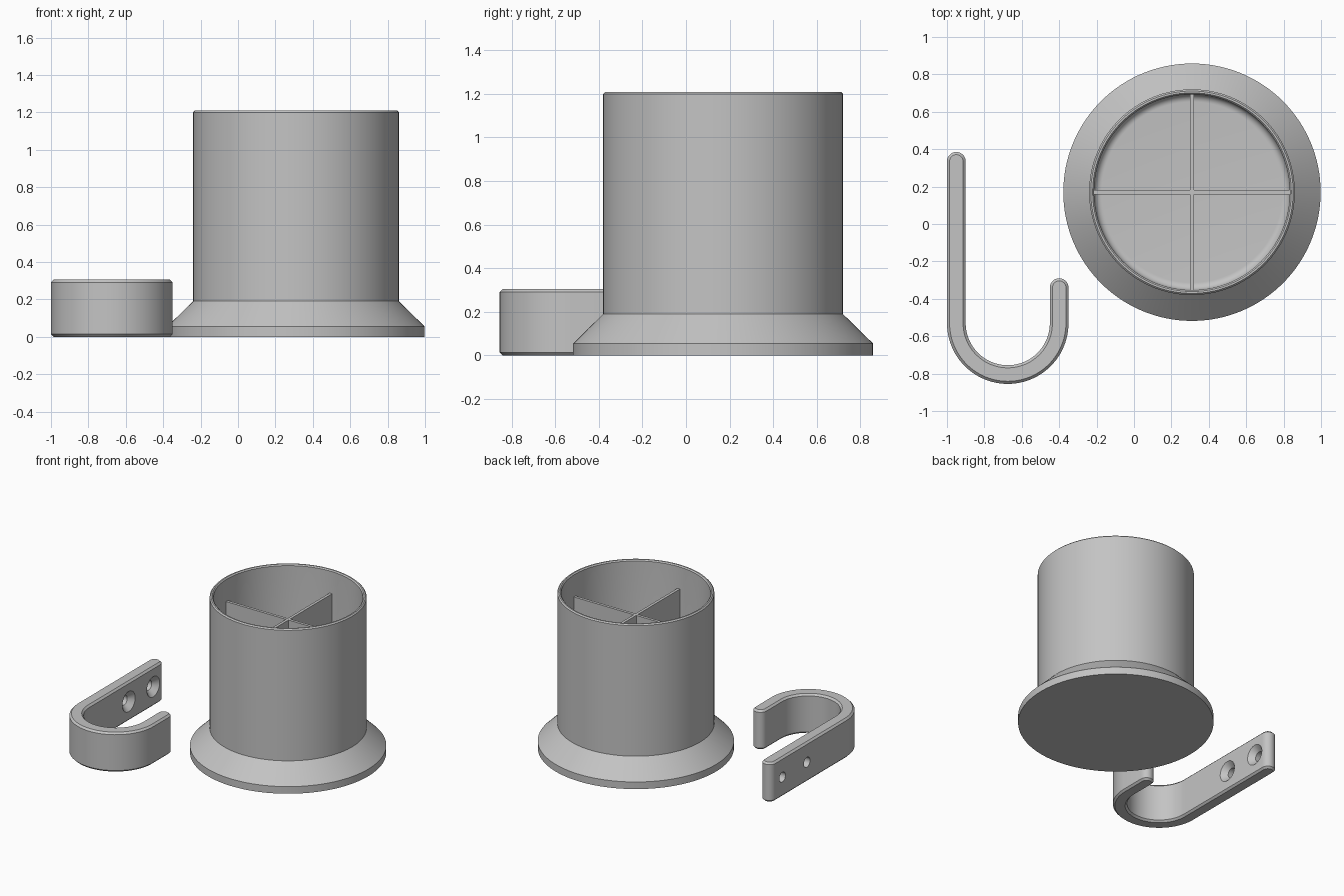
import bpy, bmesh
from math import pi, cos, sin, radians
from mathutils import Matrix, Vector

cube = bpy.data.objects.get("Cube")
if cube:
    bpy.data.objects.remove(cube, do_unlink=True)

grey = bpy.data.materials.new("plain grey")
grey.use_nodes = True
grey.diffuse_color = (0.55, 0.55, 0.55, 1)
grey.node_tree.nodes["Principled BSDF"].inputs["Base Color"].default_value = grey.diffuse_color


def finish(bm, name, location=(0, 0, 0)):
    bmesh.ops.recalc_face_normals(bm, faces=bm.faces)
    mesh = bpy.data.meshes.new(name)
    bm.to_mesh(mesh)
    bm.free()
    mesh.materials.append(grey)
    obj = bpy.data.objects.new(name, mesh)
    obj.location = location
    bpy.context.collection.objects.link(obj)
    return obj


def activate(obj):
    bpy.ops.object.select_all(action='DESELECT')
    obj.select_set(True)
    bpy.context.view_layer.objects.active = obj


def smooth(obj):
    activate(obj)
    bpy.ops.object.shade_smooth_by_angle(angle=radians(30))


def lathe(name, profile, location, steps=128):
    """Revolve (radius, height) points around the z axis."""
    bm = bmesh.new()
    verts = [bm.verts.new((r, 0, z)) for r, z in profile]
    edges = [bm.edges.new(pair) for pair in zip(verts, verts[1:])]
    bmesh.ops.spin(bm, geom=verts + edges, cent=(0, 0, 0), axis=(0, 0, 1),
                   angle=2 * pi, steps=steps)
    bmesh.ops.remove_doubles(bm, verts=bm.verts, dist=0.0001)
    return finish(bm, name, location)


def arc(cx, cy, r, start, end, n):
    angles = [radians(start + (end - start) * i / n) for i in range(n + 1)]
    return [(cx + r * cos(a), cy + r * sin(a)) for a in angles]


# Cup with flared foot, chamfered rim and a rounded inside corner
CENTRE = (0.31, 0.17, 0)
FLOOR, INNER, FILLET = 0.055, 0.523, 0.04
profile = [(0, 0), (0.688, 0), (0.688, 0.055), (0.55, 0.19),
           (0.55, 1.2), (0.541, 1.209), (0.531, 1.209), (INNER, 1.2)]
profile += arc(INNER - FILLET, FLOOR + FILLET, FILLET, 0, -90, 8)
profile += [(0, FLOOR)]
smooth(lathe("cup", profile, CENTRE))

# Crossed dividers inside the cup
DIVIDER_TOP = 1.03
for name, size in (("divider_across", (1.06, 0.022)), ("divider_lengthwise", (0.022, 1.06))):
    bm = bmesh.new()
    height = DIVIDER_TOP - FLOOR + 0.01
    bmesh.ops.create_cube(bm, size=1, matrix=Matrix.Diagonal((*size, height, 1)))
    finish(bm, name, (CENTRE[0], CENTRE[1], DIVIDER_TOP - height / 2))

# Hook strip: J-shaped outline with rounded tips
HX, HY, MID, HALF = -0.675, -0.53, 0.275, 0.05
outline = arc(HX, HY, MID + HALF, 180, 360, 48)
outline += arc(HX + MID, -0.34, HALF, 0, 180, 14)
outline += arc(HX, HY, MID - HALF, 360, 180, 48)
outline += arc(HX - MID, 0.335, HALF, 0, 180, 14)
bm = bmesh.new()
base = bm.faces.new([bm.verts.new((x, y, 0)) for x, y in outline])
grown = bmesh.ops.extrude_face_region(bm, geom=[base])["geom"]
bmesh.ops.translate(bm, vec=Vector((0, 0, 0.305)),
                    verts=[v for v in grown if isinstance(v, bmesh.types.BMVert)])
bmesh.ops.recalc_face_normals(bm, faces=bm.faces)
rims = [e for e in bm.edges if abs(e.verts[0].co.z - e.verts[1].co.z) < 0.001]
bmesh.ops.bevel(bm, geom=rims, offset=0.014, segments=1, affect='EDGES', profile=0.5)
hook = finish(bm, "hook")

# Countersunk screw holes through the long arm
for y in (0.25, -0.05):
    cutter = lathe("screw_hole_cutter",
                   [(0, -0.08), (0.038, -0.08), (0.038, 0.01), (0.078, 0.05),
                    (0.078, 0.08), (0, 0.08)], (HX - MID, y, 0.153), 40)
    cutter.rotation_euler.y = pi / 2
    cutter.hide_render = True
    bpy.context.view_layer.update()
    activate(hook)
    cut = hook.modifiers.new("screw hole", 'BOOLEAN')
    cut.operation = 'DIFFERENCE'
    cut.solver = 'EXACT'
    cut.object = cutter
    bpy.ops.object.modifier_apply(modifier=cut.name)
    bpy.data.objects.remove(cutter, do_unlink=True)
smooth(hook)
